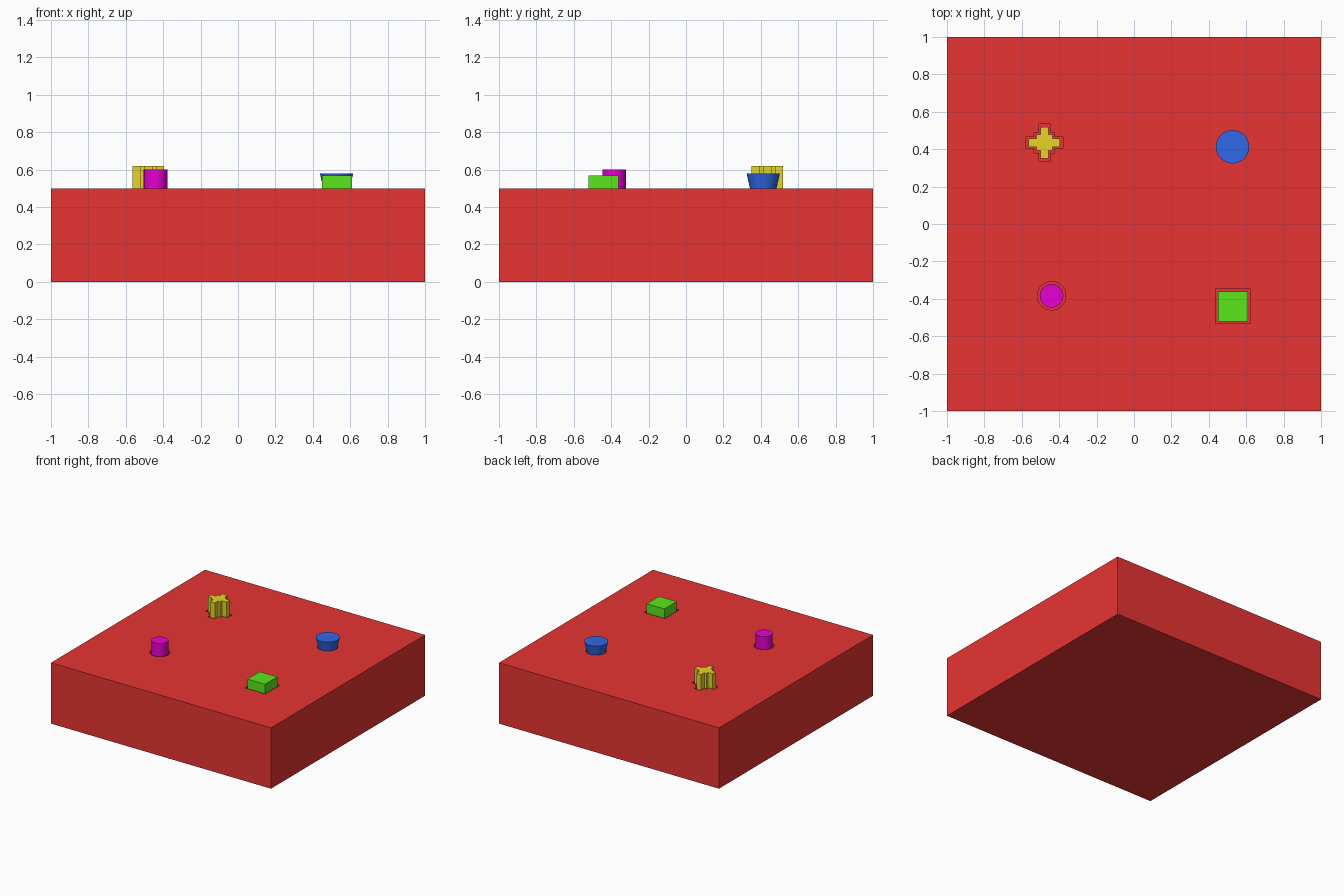
import bpy, bmesh
from math import cos, sin, pi

if "Cube" in bpy.data.objects:
    bpy.data.objects.remove(bpy.data.objects["Cube"])

FLOOR = 0.40   # bottom of the sockets
TOP = 0.50     # top of the board


def circle(r, n=48):
    return [(r * cos(2 * pi * i / n), r * sin(2 * pi * i / n)) for i in range(n)]


def square(h):
    return [(h, h), (-h, h), (-h, -h), (h, -h)]


def stepped_cross(a, m, w):
    quad = [(a, w), (m, w), (m, m), (w, m), (w, a)]
    pts = []
    for _ in range(4):
        pts += quad
        quad = [(-y, x) for x, y in quad]
    return pts


def material(name, rgb):
    mat = bpy.data.materials.new(name)
    mat.diffuse_color = (*rgb, 1)
    mat.use_nodes = True
    mat.node_tree.nodes["Principled BSDF"].inputs["Base Color"].default_value = mat.diffuse_color
    return mat


def prism(name, bottom, top, z0, z1, loc=(0, 0), mat=None):
    bm = bmesh.new()
    lo = [bm.verts.new((x + loc[0], y + loc[1], z0)) for x, y in bottom]
    hi = [bm.verts.new((x + loc[0], y + loc[1], z1)) for x, y in top]
    n = len(lo)
    for i in range(n):
        j = (i + 1) % n
        bm.faces.new((lo[i], lo[j], hi[j], hi[i]))
    bm.faces.new(lo[::-1])
    bm.faces.new(hi)
    me = bpy.data.meshes.new(name)
    bm.to_mesh(me)
    bm.free()
    ob = bpy.data.objects.new(name, me)
    bpy.context.collection.objects.link(ob)
    if mat:
        me.materials.append(mat)
    return ob


def smooth(ob):
    bpy.ops.object.select_all(action='DESELECT')
    ob.select_set(True)
    bpy.context.view_layer.objects.active = ob
    bpy.ops.object.shade_smooth_by_angle()


# Board
red = material("red", (0.8, 0.035, 0.033))
board = prism("board", square(1), square(1), 0, TOP, mat=red)

# Pegs: name, centre, bottom profile, top profile, socket profile, top height, colour
cross = stepped_cross(0.084, 0.043, 0.022)
pegs = [
    ("cross", (-0.479, 0.435), cross, cross,
     stepped_cross(0.10, 0.055, 0.03), 0.62, (0.8, 0.66, 0.02)),
    ("cylinder", (-0.441, -0.384), circle(0.063), circle(0.063),
     circle(0.076), 0.60, (0.8, 0.0, 0.64)),
    ("tapered", (0.527, 0.413), circle(0.049), circle(0.089),
     circle(0.076), 0.58, (0.03, 0.14, 0.8)),
    ("block", (0.529, -0.44), square(0.08), square(0.08),
     square(0.093), 0.57, (0.1, 0.8, 0.012)),
]

for name, loc, bottom, top, socket, height, rgb in pegs:
    # Socket cut into the board
    cutter = prism(name + "_socket_cutter", socket, socket, FLOOR, 0.7, loc, red)
    cutter.hide_render = True
    mod = board.modifiers.new(name + "_socket", 'BOOLEAN')
    mod.operation = 'DIFFERENCE'
    mod.solver = 'EXACT'
    mod.object = cutter
    cutter.hide_set(True)
    # Peg standing in the socket
    smooth(prism(name + "_peg", bottom, top, FLOOR, height, loc,
                 material(name + "_colour", rgb)))
